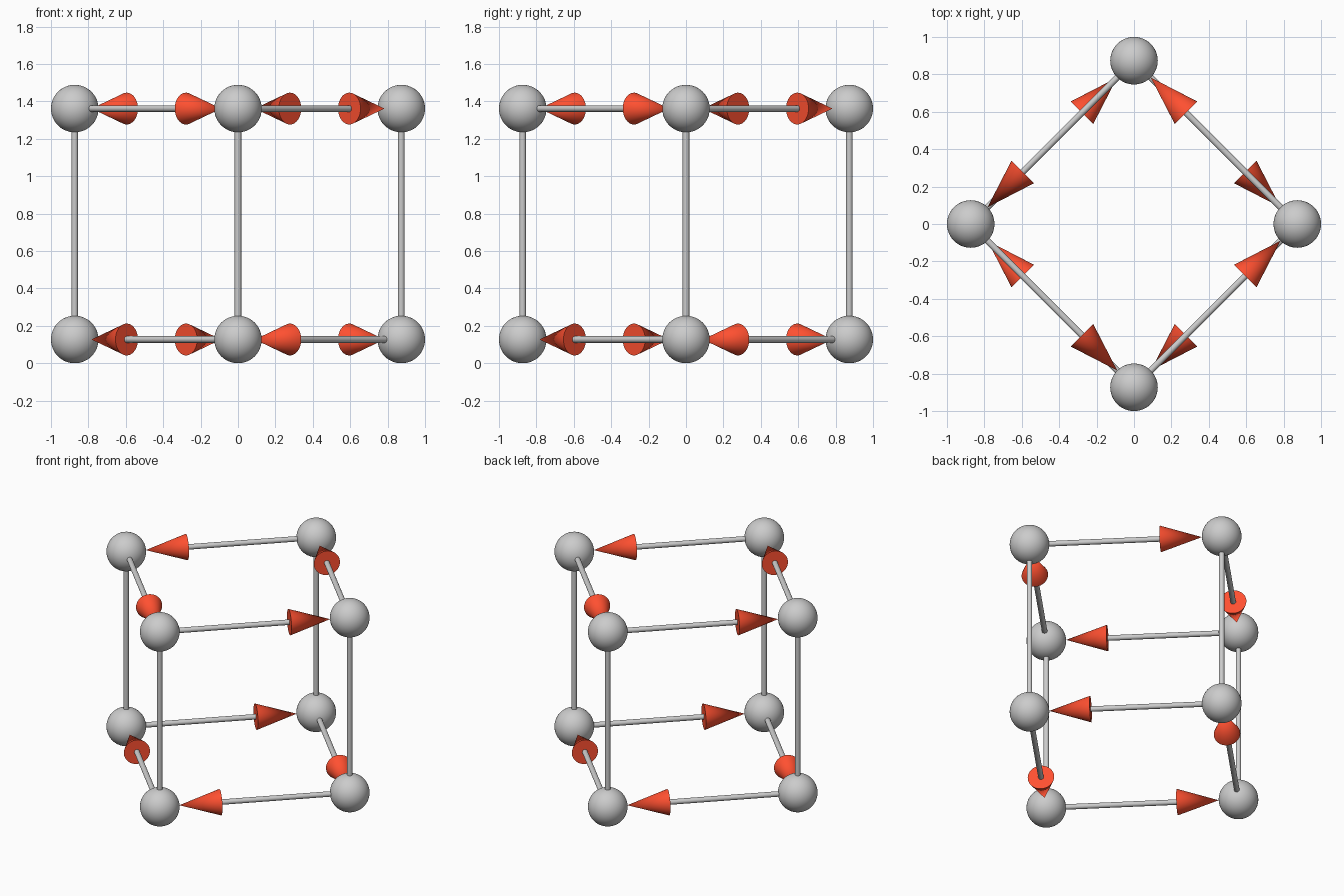
import bpy
from mathutils import Vector

if "Cube" in bpy.data.objects:
    bpy.data.objects.remove(bpy.data.objects["Cube"])

R_NODE, R_ROD, R_ARROW = 0.127, 0.0175, 0.085
REACH = 1 - R_NODE                 # corner distance from the centre axis
EDGE = REACH * 2 ** 0.5            # cube edge length
LEVELS = (R_NODE, R_NODE + EDGE)
HEAD = 0.393                       # arrow base distance from its corner

red = bpy.data.materials.new("red")
red.diffuse_color = (1.0, 0.08, 0.03, 1)
red.use_nodes = True
red.node_tree.nodes["Principled BSDF"].inputs["Base Color"].default_value = red.diffuse_color


def finish(name):
    ob = bpy.context.object
    ob.name = name
    bpy.ops.object.shade_smooth_by_angle()
    return ob


def tapered(name, a, b, r1, r2):
    """Round bar or cone running from a to b."""
    d = b - a
    bpy.ops.mesh.primitive_cone_add(
        vertices=48, radius1=r1, radius2=r2, depth=d.length,
        location=(a + b) / 2, rotation=d.to_track_quat('Z', 'Y').to_euler())
    return finish(name)


def corner(i, z):
    x, y = ((0, -1), (1, 0), (0, 1), (-1, 0))[i % 4]
    return Vector((x * REACH, y * REACH, z))


inset = R_NODE - 0.01
for level, z in zip(("lower", "upper"), LEVELS):
    step = -1 if level == "lower" else 1   # rings circulate in opposite senses
    for i in range(4):
        a, b = corner(i, z), corner(i + step, z)
        d = (b - a).normalized()
        # Corner ball
        bpy.ops.mesh.primitive_uv_sphere_add(segments=48, ring_count=24,
                                             radius=R_NODE, location=a)
        finish(f"{level}_corner_ball_{i}")
        # Ring rod, ending in an arrowhead that touches the next ball
        tapered(f"{level}_rod_{i}", a + d * inset, b - d * (HEAD - 0.01), R_ROD, R_ROD)
        head = tapered(f"{level}_arrowhead_{i}", b - d * HEAD, b - d * R_NODE, R_ARROW, 0)
        head.data.materials.append(red)

# Upright rods joining the two rings
for i in range(4):
    tapered(f"upright_rod_{i}", corner(i, LEVELS[0] + inset),
            corner(i, LEVELS[1] - inset), R_ROD, R_ROD)
